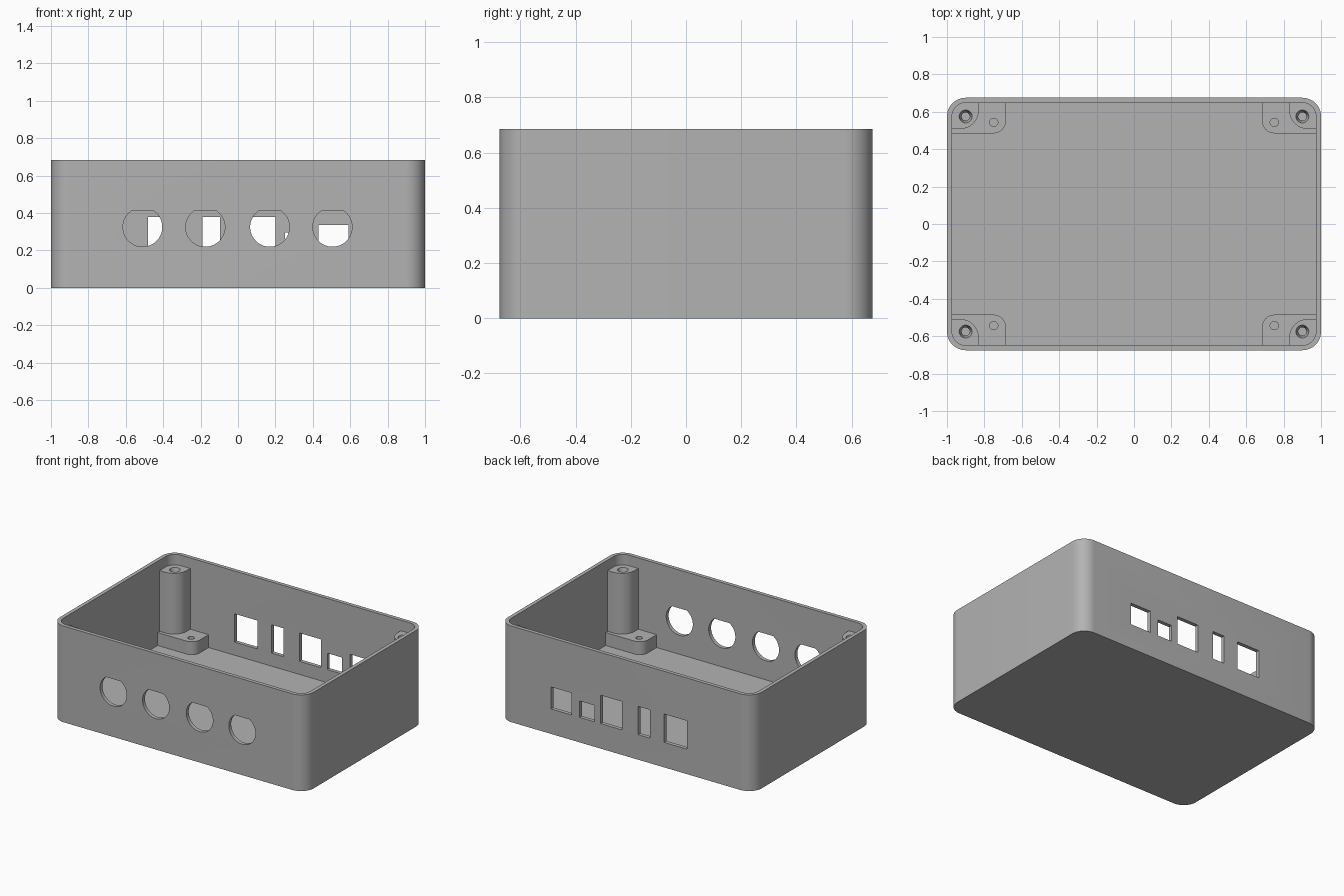
import bpy, bmesh
from math import sin, cos, pi, radians, sqrt

cube = bpy.data.objects.get("Cube")
if cube:
    bpy.data.objects.remove(cube, do_unlink=True)

grey = bpy.data.materials.new("plain grey")
grey.use_nodes = True
colour = (0.45, 0.45, 0.45, 1)
grey.diffuse_color = colour
grey.node_tree.nodes["Principled BSDF"].inputs["Base Color"].default_value = colour


def rounded_rect(x0, x1, y0, y1, radii, steps=12):
    """Outline counter-clockwise from the (x1, y1) corner; one radius per corner."""
    corners = [(x1, y1, 1, 1), (x0, y1, -1, 1), (x0, y0, -1, -1), (x1, y0, 1, -1)]
    pts = []
    for i, ((x, y, sx, sy), r) in enumerate(zip(corners, radii)):
        if r == 0:
            pts.append((x, y))
            continue
        for k in range(steps + 1):
            a = (i + k / steps) * pi / 2
            pts.append((x - sx * r + r * cos(a), y - sy * r + r * sin(a)))
    return pts


def circle(x, y, r, n=32):
    return [(x + r * cos(2 * pi * k / n), y + r * sin(2 * pi * k / n)) for k in range(n)]


def loft(name, lower, upper, start, end, along_y=False):
    """Solid between two outlines, along z or along y."""
    bm = bmesh.new()
    rings = []
    for pts, d in ((lower, start), (upper, end)):
        rings.append([bm.verts.new((u, d, v) if along_y else (u, v, d)) for u, v in pts])
    n = len(lower)
    bm.faces.new(rings[0])
    bm.faces.new(rings[1])
    for k in range(n):
        j = (k + 1) % n
        bm.faces.new((rings[0][k], rings[0][j], rings[1][j], rings[1][k]))
    bmesh.ops.recalc_face_normals(bm, faces=bm.faces)
    mesh = bpy.data.meshes.new(name)
    bm.to_mesh(mesh)
    bm.free()
    mesh.materials.append(grey)
    obj = bpy.data.objects.new(name, mesh)
    bpy.context.collection.objects.link(obj)
    return obj


def prism(name, pts, start, end, along_y=False):
    return loft(name, pts, pts, start, end, along_y)


def activate(obj):
    bpy.ops.object.select_all(action='DESELECT')
    obj.select_set(True)
    bpy.context.view_layer.objects.active = obj


def cut(obj, cutter):
    activate(obj)
    mod = obj.modifiers.new("cut", 'BOOLEAN')
    mod.operation = 'DIFFERENCE'
    mod.solver = 'EXACT'
    mod.object = cutter
    bpy.ops.object.modifier_apply(modifier=mod.name)
    bpy.data.objects.remove(cutter, do_unlink=True)


def smooth(obj):
    activate(obj)
    bpy.ops.object.shade_smooth_by_angle(angle=radians(30))


# Open box with a thick floor
HEIGHT, FLOOR = 0.685, 0.085
box = prism("enclosure", rounded_rect(-1, 1, -0.675, 0.675, [0.1] * 4), 0, HEIGHT)
cut(box, prism("cavity", rounded_rect(-0.973, 0.973, -0.648, 0.648, [0.073] * 4), FLOOR, 1))

# Round front holes with a flat top
R, HOLE_Z, FLAT = 0.105, 0.325, 0.09
for x in (-0.51, -0.175, 0.17, 0.505):
    half = sqrt(R * R - FLAT * FLAT)
    pts = [(px, min(pz, HOLE_Z + FLAT)) for px, pz in circle(x, HOLE_Z, R, 64)
           if pz < HOLE_Z + FLAT or abs(px - x) > half]
    cut(box, prism("front_hole", pts, -0.8, -0.6, True))

# Rectangular connector openings in the back
for x0, x1, top in ((-0.48, -0.30, 0.38), (-0.19, -0.095, 0.38), (0.03, 0.20, 0.38),
                    (0.25, 0.365, 0.295), (0.43, 0.59, 0.335)):
    pts = [(x0, 0.178), (x1, 0.178), (x1, top), (x0, top)]
    cut(box, prism("back_opening", pts, 0.6, 0.8, True))
smooth(box)

# Screw post and mounting pad in each corner
POST_TOP, PAD_TOP = 0.61, 0.177
for sx, side in ((1, "left"), (-1, "right")):
    for sy, end in ((1, "back"), (-1, "front")):
        def flip(pts):
            return [(sx * x, sy * y) for x, y in pts]

        outline = rounded_rect(0.685, 0.98, 0.485, 0.655, [0.08, 0, 0.065, 0])
        pad = prism(f"{end}_{side}_pad", flip(outline), FLOOR - 0.01, PAD_TOP)
        cut(pad, prism("pad_hole", flip(circle(0.75, 0.543, 0.022)), 0.11, 0.3))
        smooth(pad)

        outline = rounded_rect(0.83, 0.98, 0.508, 0.655, [0.08, 0, 0.1, 0])
        post = prism(f"{end}_{side}_post", flip(outline), FLOOR - 0.01, POST_TOP)
        bore, mouth = flip(circle(0.9, 0.575, 0.022)), flip(circle(0.9, 0.575, 0.035))
        cut(post, prism("bore", bore, 0.3, 0.7))
        cut(post, loft("mouth", bore, mouth, POST_TOP - 0.05, POST_TOP + 0.001))
        smooth(post)
